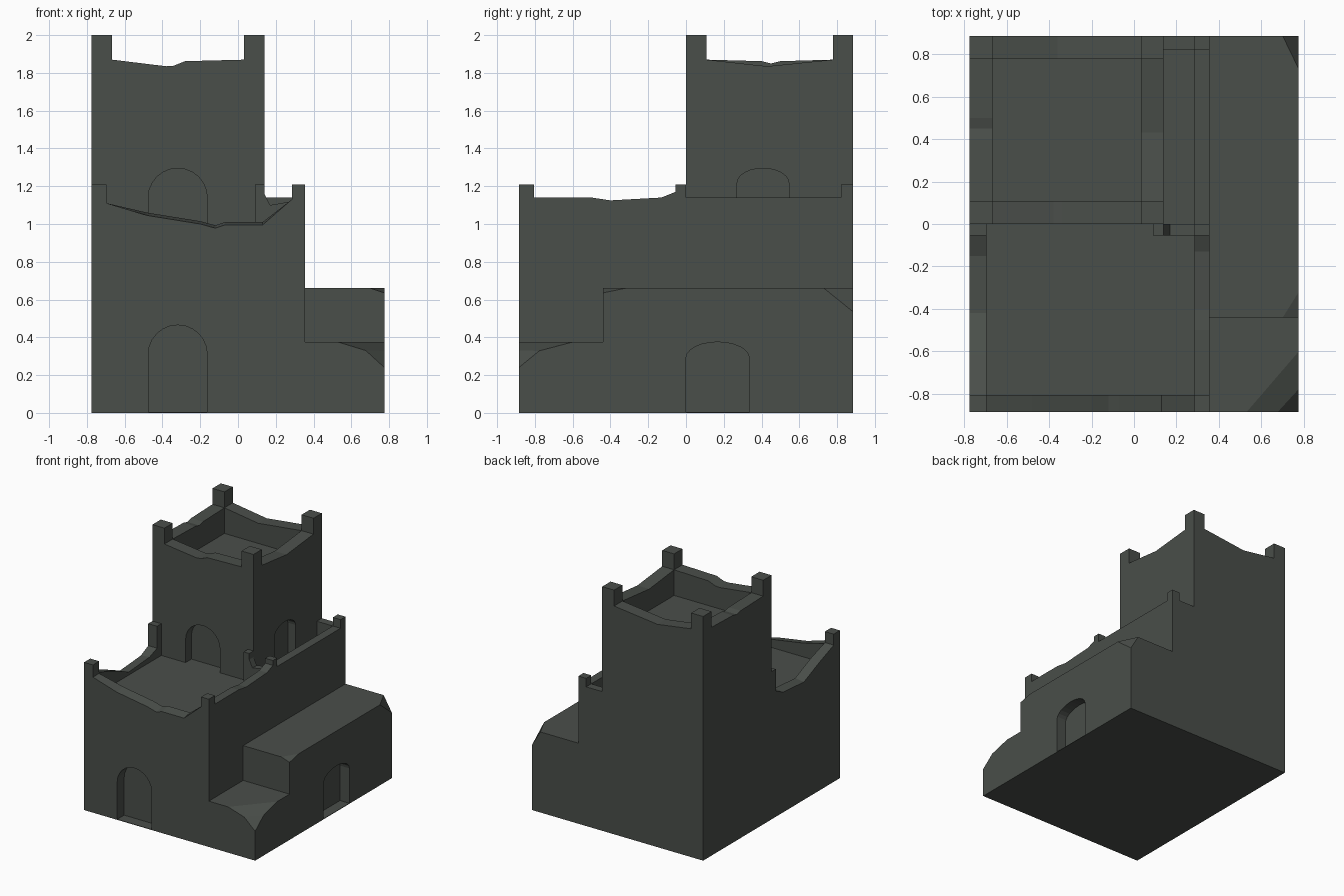
import bpy, bmesh, math
from mathutils import Vector

cube = bpy.data.objects.get("Cube")
if cube:
    bpy.data.objects.remove(cube, do_unlink=True)

stone = bpy.data.materials.new("dark_stone")
stone.use_nodes = True
COLOUR = (0.068, 0.077, 0.068, 1)
stone.diffuse_color = COLOUR
stone.node_tree.nodes["Principled BSDF"].inputs["Base Color"].default_value = COLOUR

# Main dimensions
LEFT, MID, RIGHT = -0.775, 0.355, 0.775
FRONT, BACK = -0.885, 0.885
TOWER_X, TOWER_Y = 0.14, 0.0
DECK, TOP_DECK = 0.95, 1.66
RIM, TOP_RIM = 1.14, 1.87


def prism(name, run, outline, lo, hi, tilt=0):
    """Extrude an outline of (along, z) points from lo to hi across its run axis."""
    bm = bmesh.new()
    rings = []
    for across in (lo, hi):
        ring = []
        for i, (u, z) in enumerate(outline):
            if across == hi and 2 < i < len(outline) - 1:
                z += tilt
            ring.append(bm.verts.new((u, across, z) if run == "x" else (across, u, z)))
        rings.append(ring)
        bm.faces.new(ring)
    n = len(outline)
    for i in range(n):
        j = (i + 1) % n
        bm.faces.new((rings[0][i], rings[0][j], rings[1][j], rings[1][i]))
    bmesh.ops.recalc_face_normals(bm, faces=bm.faces)
    mesh = bpy.data.meshes.new(name)
    bm.to_mesh(mesh)
    bm.free()
    mesh.materials.append(stone)
    obj = bpy.data.objects.new(name, mesh)
    bpy.context.collection.objects.link(obj)
    return obj


def box(name, x0, x1, y0, y1, z0, z1):
    return prism(name, "x", [(x0, z0), (x1, z0), (x1, z1), (x0, z1)], y0, y1)


def parapet(name, run, crest, base, lo, hi, tilt=0):
    """Low wall with a worn crest, listed from low to high along its run."""
    outline = [(crest[0][0], base), (crest[-1][0], base)] + crest[::-1]
    return prism(name, run, outline, lo, hi, tilt)


def chip(obj, a, b, c):
    """Slice off a worn corner through three points."""
    a, b, c = Vector(a), Vector(b), Vector(c)
    bm = bmesh.new()
    bm.from_mesh(obj.data)
    centre = sum((v.co for v in bm.verts), Vector()) / len(bm.verts)
    normal = (b - a).cross(c - a).normalized()
    if normal.dot(centre - a) > 0:
        normal = -normal
    geom = bm.verts[:] + bm.edges[:] + bm.faces[:]
    cut = bmesh.ops.bisect_plane(bm, geom=geom, plane_co=a, plane_no=normal, clear_outer=True)
    edges = [e for e in cut["geom_cut"] if isinstance(e, bmesh.types.BMEdge)]
    bmesh.ops.edgeloop_fill(bm, edges=edges)
    bmesh.ops.recalc_face_normals(bm, faces=bm.faces)
    bm.to_mesh(obj.data)
    bm.free()


def doorway(obj, run, u0, u1, base, spring, top, lo, hi):
    """Cut an arched recess into a block."""
    mid, half = (u0 + u1) / 2, (u1 - u0) / 2
    outline = [(u0, base), (u1, base)]
    for i in range(13):
        t = math.pi * i / 12
        outline.append((mid + half * math.cos(t), spring + (top - spring) * math.sin(t)))
    cutter = prism("door_cutter", run, outline, lo, hi)
    cutter.hide_render = True
    mod = obj.modifiers.new("doorway", "BOOLEAN")
    mod.operation, mod.solver, mod.object = "DIFFERENCE", "EXACT", cutter
    bpy.context.view_layer.objects.active = obj
    bpy.ops.object.modifier_apply(modifier=mod.name)
    bpy.data.objects.remove(cutter, do_unlink=True)


# Main house block
house = box("house", LEFT, MID, FRONT, BACK, 0, DECK)
doorway(house, "x", -0.475, -0.163, 0.004, 0.31, 0.465, FRONT - 0.1, FRONT + 0.09)

# Tower block
tower = box("tower", LEFT, TOWER_X, TOWER_Y, BACK, DECK, TOP_DECK)
doorway(tower, "x", -0.475, -0.163, DECK - 0.05, 1.14, 1.295, TOWER_Y - 0.1, TOWER_Y + 0.075)
doorway(tower, "y", 0.27, 0.545, DECK - 0.05, 1.215, 1.295, TOWER_X - 0.07, TOWER_X + 0.1)

# Side annex with its lower front step
annex = box("annex", MID, RIGHT, -0.44, BACK, 0, 0.66)
chip(annex, (0.70, BACK, 0.66), (RIGHT, 0.73, 0.66), (RIGHT, BACK, 0.535))
chip(annex, (0.70, -0.44, 0.66), (RIGHT, -0.32, 0.66), (RIGHT, -0.44, 0.635))
doorway(annex, "y", 0, 0.335, 0.004, 0.29, 0.375, RIGHT - 0.085, RIGHT + 0.1)
step = box("annex_step", MID, RIGHT, FRONT, -0.44, 0, 0.375)
chip(step, (0.53, FRONT, 0.375), (RIGHT, -0.6, 0.375), (RIGHT, FRONT, 0.30))
chip(step, (0.66, FRONT, 0.345), (RIGHT, -0.72, 0.375), (RIGHT, FRONT, 0.24))

# House corner posts
T = 0.08
for name, x0, x1, y0, y1 in (
    ("front_right_post", LEFT, LEFT + T, FRONT, FRONT + T),
    ("front_left_post", MID - 0.07, MID, FRONT, FRONT + T),
    ("back_left_post", MID - 0.07, MID, BACK - 0.065, BACK),
    ("middle_left_post", MID - 0.07, MID, -0.055, 0),
    ("middle_right_post", LEFT, LEFT + T, -0.055, 0),
    ("tower_corner_post", 0.09, TOWER_X, -0.055, 0),
):
    box(name, x0, x1, y0, y1, DECK, 1.21)

# House parapets
parapet("front_parapet", "x",
        [(LEFT + T, 1.11), (-0.48, 1.045), (-0.2, 1.0), (-0.12, 0.978), (-0.07, 0.995),
         (0.13, 0.995), (MID - 0.07, 1.13)], DECK, FRONT, FRONT + T, 0.015)
parapet("right_parapet", "y",
        [(FRONT + T, 1.12), (-0.62, 1.05), (-0.42, 0.965), (-0.15, 0.985), (-0.055, 1.03)],
        DECK, LEFT, LEFT + T, 0.01)
parapet("left_front_parapet", "y",
        [(FRONT + T, RIM), (-0.5, RIM), (-0.4, 1.125), (-0.13, RIM), (-0.055, 1.17)],
        DECK, MID - 0.07, MID)
parapet("left_back_parapet", "y", [(0, RIM), (BACK - 0.065, RIM)], DECK, MID - 0.07, MID)
parapet("back_parapet", "x", [(TOWER_X, RIM), (MID - 0.07, RIM)], DECK, BACK - 0.065, BACK)
parapet("walkway_parapet", "x",
        [(TOWER_X, 1.16), (0.17, 1.1), (MID - 0.07, 1.12)], DECK, -0.055, 0)

# Tower corner posts
P = 0.108
for y_name, y0 in (("front", TOWER_Y), ("back", BACK - P)):
    for x_name, x0 in (("right", LEFT), ("left", TOWER_X - P)):
        box("tower_%s_%s_post" % (y_name, x_name), x0, x0 + P, y0, y0 + P, TOP_DECK, 2)

# Tower parapets
X0, X1, Y0, Y1 = LEFT + P, TOWER_X - P, TOWER_Y + P, BACK - P
parapet("tower_front_parapet", "x",
        [(X0, TOP_RIM), (-0.38, 1.835), (-0.34, 1.838), (-0.28, 1.862), (X1, TOP_RIM)],
        TOP_DECK, TOWER_Y, Y0)
parapet("tower_back_parapet", "x",
        [(X0, TOP_RIM), (-0.36, 1.825), (X1, TOP_RIM)], TOP_DECK, Y1, BACK)
parapet("tower_left_parapet", "y",
        [(Y0, TOP_RIM), (0.43, 1.835), (Y1, TOP_RIM)], TOP_DECK, X1, TOWER_X)
parapet("tower_right_parapet", "y",
        [(Y0, TOP_RIM), (0.4, 1.862), (0.45, 1.85), (0.5, 1.862), (Y1, TOP_RIM)],
        TOP_DECK, LEFT, X0)
